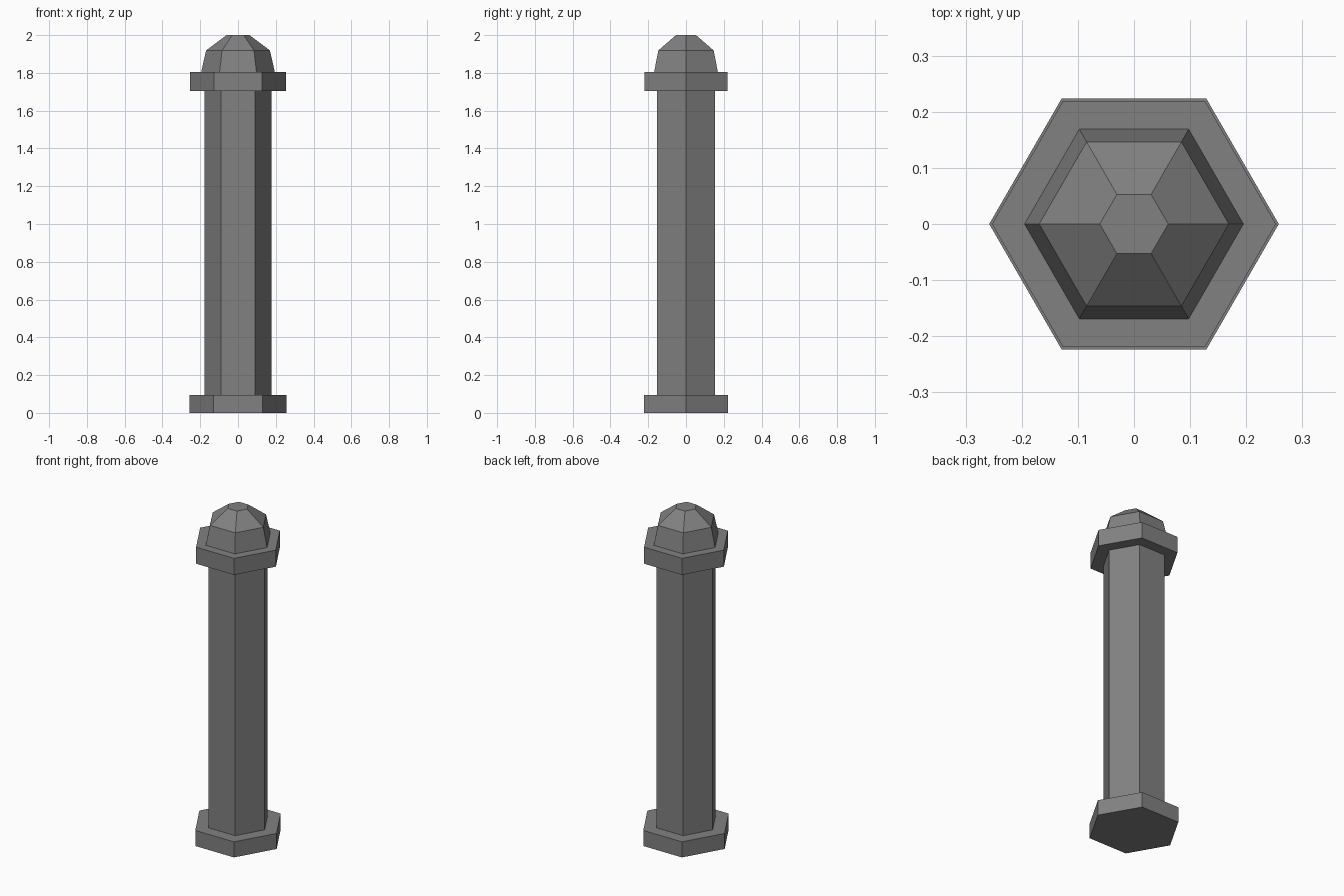
import bpy
import bmesh
from math import cos, sin, tau

SIDES = 6

cube = bpy.data.objects.get("Cube")
if cube:
    bpy.data.objects.remove(cube, do_unlink=True)

# Single stone colour
stone = bpy.data.materials.new("stone grey")
stone.use_nodes = True
colour = (0.22, 0.22, 0.22, 1)
stone.diffuse_color = colour
bsdf = next(n for n in stone.node_tree.nodes if n.type == "BSDF_PRINCIPLED")
bsdf.inputs["Base Color"].default_value = colour


def hex_part(name, profile):
    """Closed flat-shaded hexagonal solid through (radius, height) rings."""
    bm = bmesh.new()
    rings = [[bm.verts.new((r * cos(tau * i / SIDES), r * sin(tau * i / SIDES), z))
              for i in range(SIDES)] for r, z in profile]
    for low, high in zip(rings, rings[1:]):
        for i in range(SIDES):
            j = (i + 1) % SIDES
            bm.faces.new((low[i], low[j], high[j], high[i]))
    bm.faces.new(rings[0][::-1])
    bm.faces.new(rings[-1])
    mesh = bpy.data.meshes.new(name)
    bm.to_mesh(mesh)
    bm.free()
    mesh.materials.append(stone)
    obj = bpy.data.objects.new(name, mesh)
    bpy.context.collection.objects.link(obj)
    return obj


# Foot slab, tall shaft, collar slab and faceted domed cap
hex_part("base", [(0.258, 0), (0.258, 0.094)])
hex_part("shaft", [(0.178, 0.094), (0.178, 1.704)])
hex_part("collar", [(0.253, 1.704), (0.253, 1.804)])
hex_part("cap", [(0.195, 1.804), (0.169, 1.919), (0.061, 2.0)])
